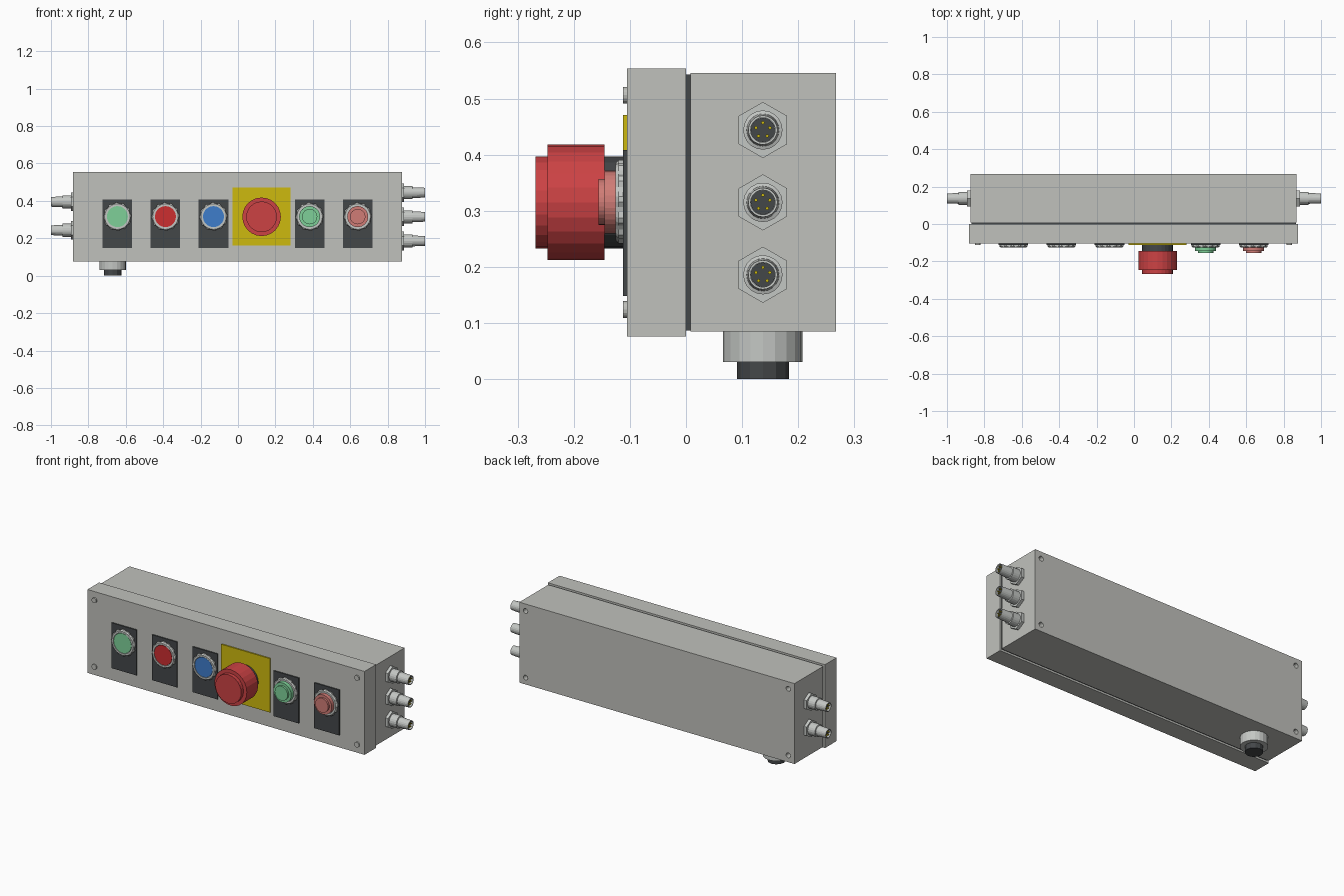
import bpy, bmesh
from math import pi, cos, sin
from mathutils import Vector

cube = bpy.data.objects.get("Cube")
if cube:
    bpy.data.objects.remove(cube, do_unlink=True)


def material(name, rgb):
    """Flat material from 0-255 display values, stored as linear."""
    lin = [(c / 255 / 12.92) if c < 11 else ((c / 255 + 0.055) / 1.055) ** 2.4 for c in rgb]
    m = bpy.data.materials.new(name)
    m.use_nodes = True
    m.diffuse_color = (*lin, 1)
    m.node_tree.nodes["Principled BSDF"].inputs["Base Color"].default_value = (*lin, 1)
    return m


GREY = material("housing grey", (192, 193, 188))
SILVER = material("silver", (196, 199, 196))
DARK = material("dark plastic", (68, 71, 73))
RED = material("red", (204, 46, 48))
STOP_RED = material("stop red", (204, 66, 68))
YELLOW = material("yellow", (206, 186, 14))
GREEN = material("green", (126, 208, 152))
BLUE = material("blue", (62, 125, 203))
PINK = material("pale red", (208, 124, 118))


def finish(name, bm, mat):
    bmesh.ops.recalc_face_normals(bm, faces=bm.faces)
    me = bpy.data.meshes.new(name)
    bm.to_mesh(me)
    bm.free()
    me.materials.append(mat)
    ob = bpy.data.objects.new(name, me)
    bpy.context.scene.collection.objects.link(ob)
    return ob


def box(name, lo, hi, mat):
    bm = bmesh.new()
    bmesh.ops.create_cube(bm, size=1)
    for v in bm.verts:
        v.co = [(a + b) / 2 + c * (b - a) for a, b, c in zip(lo, hi, v.co)]
    return finish(name, bm, mat)


def lathe(name, base, axis, profile, mat, sides=20, knurl=0.0):
    """Turn (radius, height) points around an axis; both ends are capped."""
    bm = bmesh.new()
    q = Vector((0, 0, 1)).rotation_difference(Vector(axis))
    rings = []
    for i, (r, h) in enumerate(profile):
        ring = []
        for k in range(sides):
            rr = r - knurl * (k // 2 % 2) if i < 2 else r
            a = 2 * pi * k / sides
            ring.append(bm.verts.new(Vector(base) + q @ Vector((rr * cos(a), rr * sin(a), h))))
        rings.append(ring)
    for a, b in zip(rings, rings[1:]):
        for k in range(sides):
            n = (k + 1) % sides
            bm.faces.new((a[k], a[n], b[n], b[k]))
    bm.faces.new(rings[0])
    bm.faces.new(rings[-1])
    return finish(name, bm, mat)


FRONT, BACK, DOWN = (0, -1, 0), (0, 1, 0), (0, 0, -1)
CX, CZ = -0.0025, 0.315
FACE = -0.105

# Enclosure: lid, recessed gasket, body
box("lid", (-0.881, FACE, 0.076), (0.876, 0, 0.554), GREY)
box("gasket", (-0.870, -0.002, 0.087), (0.865, 0.010, 0.543), DARK)
body = box("body", (-0.875, 0.008, 0.085), (0.870, 0.267, 0.546), GREY)

# Corner screws on the lid, mounting holes in the back of the body
for sx in (-1, 1):
    for sz in (-1, 1):
        x, z = CX + sx * 0.833, CZ + sz * 0.191
        lathe("lid_screw", (x, FACE, z), FRONT, [(0.015, 0), (0.015, 0.007)], GREY, 16)
        cutter = lathe("hole_cutter", (x, 0.237, z), BACK, [(0.014, 0), (0.014, 0.05)], GREY, 16)
        cutter.hide_render = True
        mod = body.modifiers.new("hole", 'BOOLEAN')
        mod.operation = 'DIFFERENCE'
        mod.object = cutter
        bpy.context.view_layer.objects.active = body
        bpy.ops.object.modifier_apply(modifier=mod.name)
        bpy.data.objects.remove(cutter, do_unlink=True)


def push_button(name, x, mat, raised):
    """Label plate, knurled bezel, and a flush or raised cap."""
    box(name + "_plate", (x - 0.079, FACE - 0.007, 0.148), (x + 0.079, FACE, 0.408), DARK)
    base = (x, FACE - 0.005, 0.316)
    lathe(name + "_bezel", base, FRONT,
          [(0.075, 0), (0.075, 0.010), (0.068, 0.016), (0.058, 0.016), (0.058, 0.008)],
          SILVER, 48, knurl=0.005)
    if raised:
        cap = [(0.056, 0.005), (0.056, 0.035), (0.041, 0.035), (0.041, 0.046)]
    else:
        cap = [(0.056, 0.005), (0.056, 0.015)]
    lathe(name + "_cap", base, FRONT, cap, mat, 32)


PITCH, FIRST = 0.257, -0.645
for slot, name, mat, raised in (
        (0, "green_button", GREEN, False),
        (1, "red_button", RED, False),
        (2, "blue_button", BLUE, False),
        (4, "raised_green_button", GREEN, True),
        (5, "raised_red_button", PINK, True)):
    push_button(name, FIRST + slot * PITCH, mat, raised)

# Emergency stop: yellow plate, dark collar, stepped red mushroom head
sx = FIRST + 3 * PITCH
box("stop_plate", (sx - 0.155, FACE - 0.007, 0.162), (sx + 0.155, FACE, 0.471), YELLOW)
lathe("stop_collar", (sx, FACE, CZ), FRONT, [(0.082, 0.005), (0.082, 0.042)], DARK, 24)
lathe("stop_head", (sx, FACE, CZ), FRONT,
      [(0.103, 0.040), (0.103, 0.142), (0.082, 0.142), (0.082, 0.163)], STOP_RED, 24)


def connector(side, z):
    """Hex nut, stepped barrel with a socket, dark insert and contact pins."""
    x = 0.870 if side > 0 else -0.875
    length = 1.0 - abs(x)
    base, axis, y = (x, 0.137, z), (side, 0, 0), 0.137
    lathe("connector_nut", base, axis, [(0.050, 0), (0.050, 0.017)], SILVER, 6)
    lathe("connector_barrel", base, axis,
          [(0.035, 0.010), (0.035, 0.062), (0.029, 0.064), (0.026, length),
           (0.022, length), (0.022, length - 0.02)], SILVER, 20)
    lathe("connector_insert", base, axis,
          [(0.0218, length - 0.03), (0.0218, length - 0.015)], DARK, 20)
    for k in range(5):
        a = 2 * pi * k / 5 + pi / 2
        pin = (x, y + 0.013 * cos(a), z + 0.013 * sin(a))
        lathe("connector_pin", pin, axis,
              [(0.003, length - 0.02), (0.003, length - 0.004)], YELLOW, 8)


for z in (0.186, 0.315, 0.444):
    connector(1, z)
for z in (0.243, 0.395):
    connector(-1, z)

# Cable gland underneath
lathe("gland_nut", (-0.67, 0.137, 0.086), DOWN, [(0.071, 0), (0.071, 0.055)], SILVER, 20)
lathe("gland_tip", (-0.67, 0.137, 0.086), DOWN, [(0.0465, 0.05), (0.0465, 0.086)], DARK, 12)
